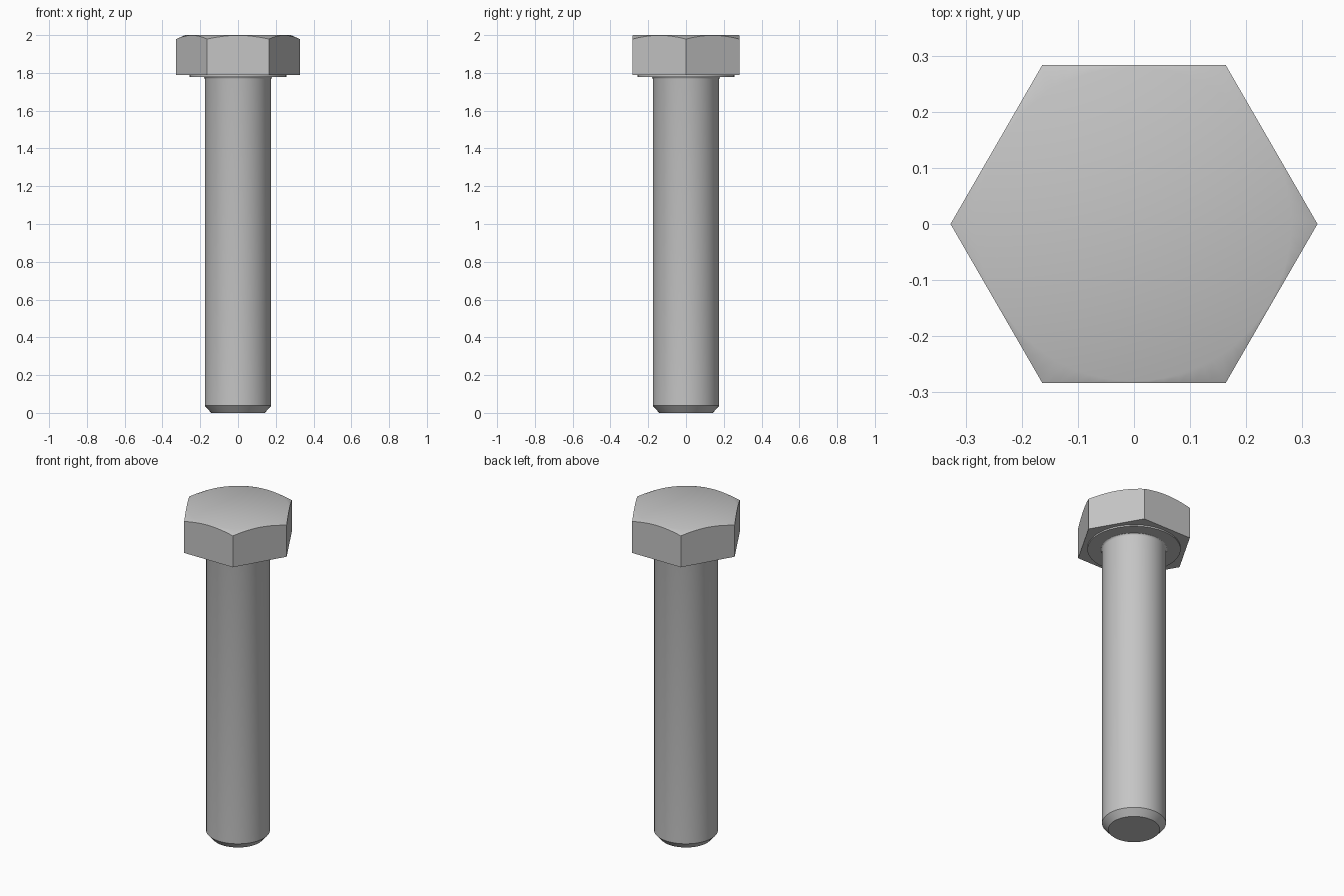
import bpy, bmesh
from math import cos, sin, pi, radians, hypot

old = bpy.data.objects.get("Cube")
if old:
    bpy.data.objects.remove(old, do_unlink=True)

steel = bpy.data.materials.new("steel grey")
steel.use_nodes = True
GREY = (0.56, 0.56, 0.56, 1)
steel.diffuse_color = GREY
steel.node_tree.nodes["Principled BSDF"].inputs["Base Color"].default_value = GREY


def finish(bm, name):
    """Turn a bmesh into a smooth shaded object with sharp edges kept."""
    bmesh.ops.recalc_face_normals(bm, faces=bm.faces)
    mesh = bpy.data.meshes.new(name)
    bm.to_mesh(mesh)
    bm.free()
    obj = bpy.data.objects.new(name, mesh)
    bpy.context.collection.objects.link(obj)
    mesh.materials.append(steel)
    bpy.ops.object.select_all(action="DESELECT")
    obj.select_set(True)
    bpy.context.view_layer.objects.active = obj
    bpy.ops.object.shade_smooth_by_angle(angle=radians(30))
    return obj


def loft(bm, rings):
    """Join closed rings of points and cap both ends."""
    loops = [[bm.verts.new(p) for p in ring] for ring in rings]
    n = len(loops[0])
    for low, high in zip(loops, loops[1:]):
        for i in range(n):
            j = (i + 1) % n
            bm.faces.new((low[i], low[j], high[j], high[i]))
    bm.faces.new(loops[0])
    bm.faces.new(loops[-1])


def lathe(name, profile, sides=40):
    bm = bmesh.new()
    turns = [2 * pi * i / sides for i in range(sides)]
    loft(bm, [[(r * cos(a), r * sin(a), z) for a in turns] for r, z in profile])
    return finish(bm, name)


# Shank with chamfered tip and small fillet under the head
SHANK = 0.176
FILLET = 0.012
fillet = [(SHANK + FILLET * (1 - cos(t)), 1.78 - FILLET * (1 - sin(t)))
          for t in (0, pi / 6, pi / 3, pi / 2)]
lathe("shank", [(0.142, 0), (SHANK, 0.038)] + fillet)

# Washer face below the head
lathe("washer_face", [(0.257, 1.779), (0.257, 1.795)])

# Hexagonal head, its corners trimmed by a shallow cone
CORNER, BASE, TOP, STEPS = 0.327, 1.788, 2.0, 12
flat = CORNER * cos(pi / 6)
outline = []
for side in range(6):
    a, b = side * pi / 3, (side + 1) * pi / 3
    for s in range(STEPS):
        t = s / STEPS
        outline.append((CORNER * (cos(a) * (1 - t) + cos(b) * t),
                        CORNER * (sin(a) * (1 - t) + sin(b) * t)))

SLOPE = 0.45
rim = flat - 0.003


def crown(x, y):
    return TOP - SLOPE * (hypot(x, y) - rim)


bm = bmesh.new()
loft(bm, [[(x, y, BASE) for x, y in outline],
          [(x, y, crown(x, y)) for x, y in outline],
          [(x * rim / hypot(x, y), y * rim / hypot(x, y), TOP) for x, y in outline]])
finish(bm, "hex_head")
